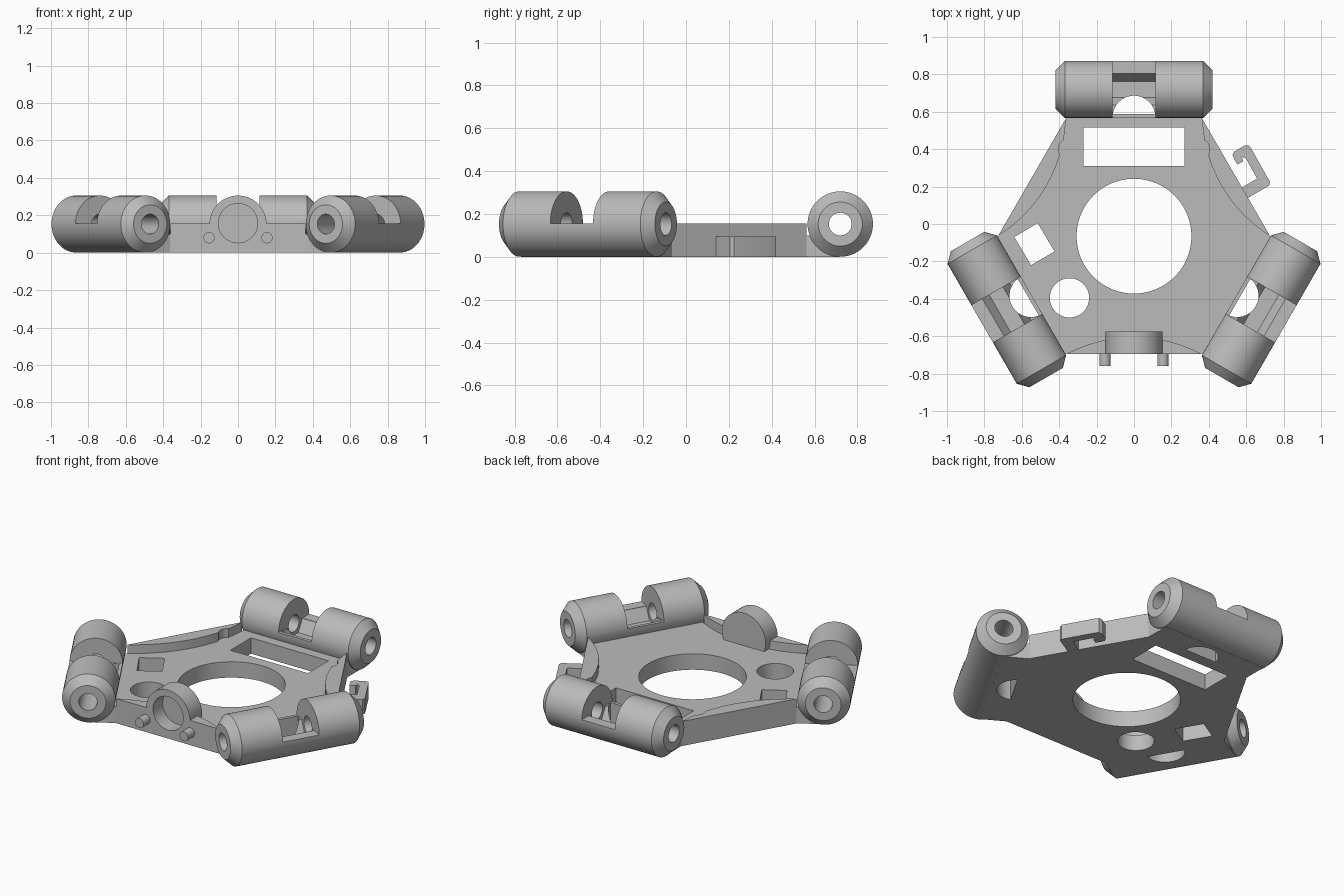
import bpy, bmesh, math
from mathutils import Matrix, Vector

if "Cube" in bpy.data.objects:
    bpy.data.objects.remove(bpy.data.objects["Cube"])

CY = -0.065            # centre of the three-fold symmetry
R_ARM, Z_ARM, D_ARM = 0.1525, 0.1533, 0.785
FLOOR, RIM = 0.1, 0.155

grey = bpy.data.materials.new("light_grey")
grey.diffuse_color = (0.5, 0.5, 0.5, 1)
grey.use_nodes = True
grey.node_tree.nodes["Principled BSDF"].inputs["Base Color"].default_value = grey.diffuse_color


def make(name, bm, matrix=Matrix()):
    bmesh.ops.transform(bm, matrix=matrix, verts=bm.verts)
    bmesh.ops.recalc_face_normals(bm, faces=bm.faces)
    me = bpy.data.meshes.new(name)
    bm.to_mesh(me)
    bm.free()
    ob = bpy.data.objects.new(name, me)
    bpy.context.collection.objects.link(ob)
    me.materials.append(grey)
    return ob


def prism(name, pts, z0, z1, matrix=Matrix()):
    bm = bmesh.new()
    f = bm.faces.new([bm.verts.new((x, y, z0)) for x, y in pts])
    up = bmesh.ops.extrude_face_region(bm, geom=[f])["geom"]
    bmesh.ops.translate(bm, vec=(0, 0, z1 - z0),
                        verts=[v for v in up if isinstance(v, bmesh.types.BMVert)])
    return make(name, bm, matrix)


def arc(cx, cy, r, a0, a1, n):
    return [(cx + r * math.cos(math.radians(a0 + (a1 - a0) * i / n)),
             cy + r * math.sin(math.radians(a0 + (a1 - a0) * i / n))) for i in range(n + 1)]


def circle(cx, cy, r, n=64):
    return arc(cx, cy, r, 0, 360, n)[:-1]


def lathe(name, profile, matrix, n=64):
    # profile of (radius, position) rings along local z, capped at both ends
    bm = bmesh.new()
    rings = [[bm.verts.new((x, y, p)) for x, y in circle(0, 0, r, n)] for r, p in profile]
    for a, b in zip(rings, rings[1:]):
        for i in range(n):
            bm.faces.new((a[i], a[(i + 1) % n], b[(i + 1) % n], b[i]))
    bm.faces.new(rings[0])
    bm.faces.new(rings[-1])
    return make(name, bm, matrix)


def boolean(target, tool, op):
    m = target.modifiers.new("bool", 'BOOLEAN')
    m.operation, m.object, m.solver = op, tool, 'EXACT'
    bpy.context.view_layer.objects.active = target
    bpy.ops.object.modifier_apply(modifier=m.name)
    bpy.data.objects.remove(tool)


def add(tool):
    boolean(body, tool, 'UNION')


def cut(tool):
    boolean(body, tool, 'DIFFERENCE')


def turn(k):
    return Matrix.Translation((0, CY, 0)) @ Matrix.Rotation(math.radians(120 * k), 4, 'Z')


ALONG_X = Matrix.Translation((0, D_ARM, Z_ARM)) @ Matrix.Rotation(math.pi / 2, 4, 'Y')
ALONG_Y = Matrix.Rotation(math.pi / 2, 4, 'X')   # local z -> -y

# Base plate: six-armed outline from one turned corner pattern
outline = []
for k in range(3):
    for p in ((0.363, 0.628), (0.363, 0.781), (-0.363, 0.781), (-0.363, 0.628)):
        v = turn(k) @ Vector((p[0], p[1], 0))
        outline.append((v.x, v.y))
body = prism("effector_plate", outline, 0, FLOOR)

# Raised rims: lens-shaped strips on the three long edges
half, sag = 0.3615, 0.09
r = (half ** 2 + sag ** 2) / (2 * sag)
ang = math.degrees(math.asin(half / r))
lens = arc(0, -0.63 + sag - r, r, 90 - ang, 90 + ang, 32)
for k in range(3):
    rim = prism("rim", lens, 0, RIM, turn(k))
    if k:
        s = 1 if k == 1 else -1
        boolean(rim, prism("bite", circle(0.35 * s, 0.40, 0.055, 32), FLOOR, 0.3), 'DIFFERENCE')
    add(rim)

# Joint arms: chamfered barrels
for k in range(3):
    add(lathe("arm", [(0.103, -0.42), (R_ARM, -0.37), (R_ARM, 0.37), (0.103, 0.42)],
              turn(k) @ ALONG_X))

# Front boss and side hook
add(lathe("boss", [(0.152, 0.575), (0.152, 0.695)],
          Matrix.Translation((0, 0, 0.1535)) @ ALONG_Y))
add(prism("hook", [(0.5, 0.14), (0.61, 0.14), (0.722, 0.205), (0.727, 0.225), (0.626, 0.405),
                   (0.612, 0.42), (0.592, 0.42), (0.535, 0.386), (0.527, 0.37), (0.535, 0.348),
                   (0.553, 0.318), (0.583, 0.335), (0.577, 0.36), (0.599, 0.35),
                   (0.658, 0.243), (0.578, 0.195), (0.5, 0.195)], 0.0003, 0.095))

# Arm cuts: centre gap, hex nut trap, half-round window, axle bore
for k in range(3):
    t = turn(k)
    cut(prism("gap", [(-0.115, 0.6), (0.115, 0.6), (0.115, 1), (-0.115, 1)], RIM, 0.5, t))
    cut(prism("gap_inner", [(-0.115, 0.55), (0.115, 0.55), (0.115, 0.65), (-0.115, 0.65)],
              RIM, 0.5, t))
    hexa = lathe("nut_trap", [(0.085, -0.1148), (0.085, 0.1148)],
                 t @ ALONG_X @ Matrix.Rotation(math.pi / 2, 4, 'Z'), 6)
    cut(hexa)
    cut(prism("window", arc(0, 0.637, 0.114, 8, 172, 32), -0.1, 0.5, t))
    cut(lathe("bore", [(0.053, -0.6), (0.053, 0.6)], t @ ALONG_X, 48))

# Plate openings
cut(prism("centre_hole", circle(0, CY, 0.307, 96), -0.1, 0.5))
cut(prism("slot", [(-0.27, 0.31), (0.27, 0.31), (0.27, 0.515), (-0.27, 0.515)], -0.1, 0.5))
cut(prism("round_hole", circle(-0.345, -0.395, 0.105), -0.1, 0.5))
cut(prism("square_hole", [(-0.64, -0.07), (-0.515, 0.005), (-0.425, -0.147), (-0.55, -0.22)],
          -0.1, 0.5))
cut(lathe("boss_pocket", [(0.105, 0.6), (0.105, 0.8)],
          Matrix.Translation((0, 0, 0.158)) @ ALONG_Y))

# Front pins
parts = [body]
for s, side in ((-1, "left"), (1, "right")):
    parts.append(lathe("front_pin_" + side, [(0.03, 0.65), (0.03, 0.76)],
                       Matrix.Translation((0.155 * s, 0, 0.08)) @ ALONG_Y, 32))

for ob in parts:
    bpy.ops.object.select_all(action='DESELECT')
    ob.select_set(True)
    bpy.context.view_layer.objects.active = ob
    bpy.ops.object.shade_smooth_by_angle(angle=math.radians(25))
